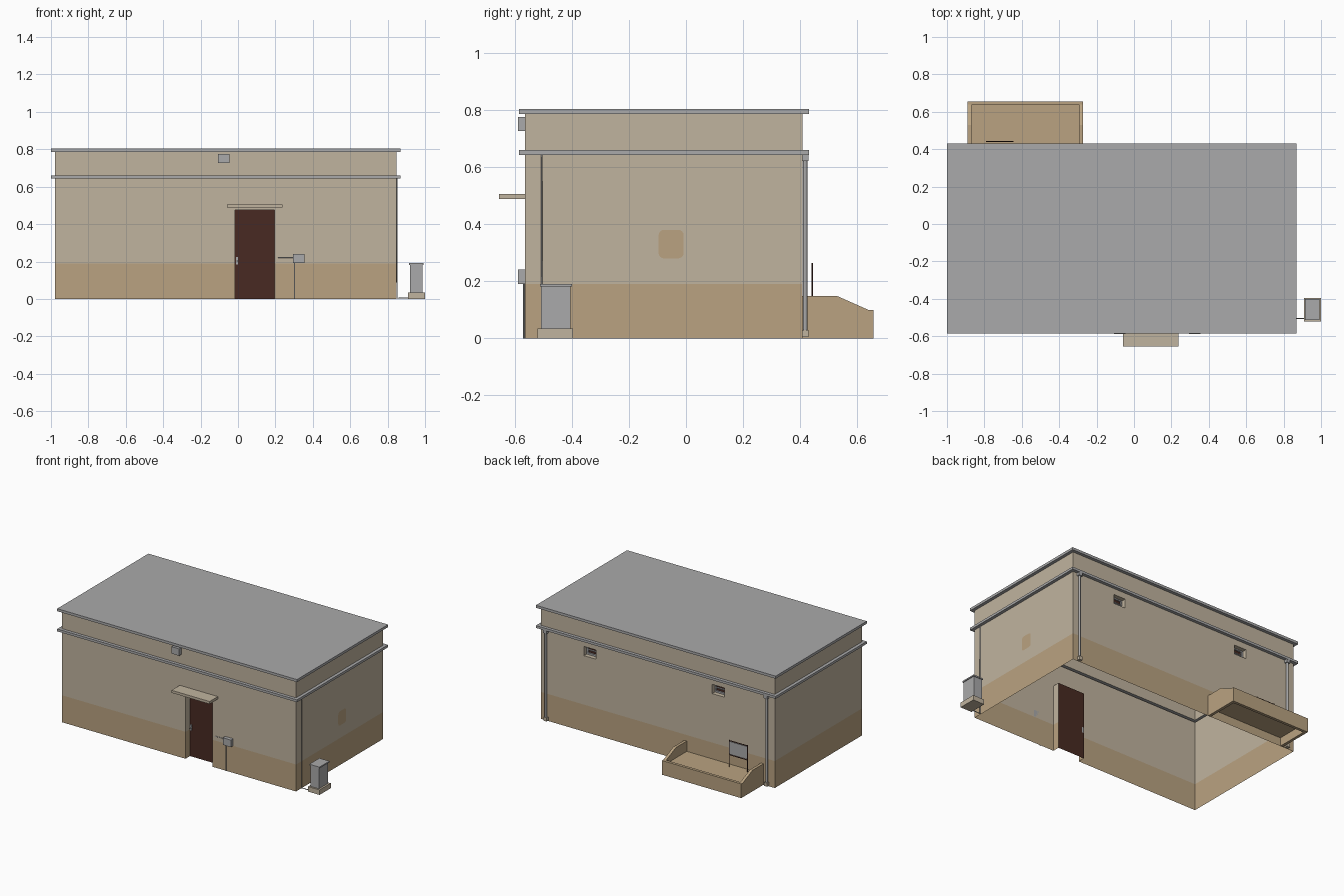
import bpy, bmesh, math
from mathutils import Vector

if "Cube" in bpy.data.objects:
    bpy.data.objects.remove(bpy.data.objects["Cube"])


def material(name, rgb):
    m = bpy.data.materials.new(name)
    m.diffuse_color = (*rgb, 1)
    m.use_nodes = True
    m.node_tree.nodes["Principled BSDF"].inputs["Base Color"].default_value = m.diffuse_color
    return m


BEIGE = material("beige_render", (0.53, 0.455, 0.345))
TAN = material("tan_plinth", (0.49, 0.365, 0.22))
GREY = material("grey_metal", (0.40, 0.40, 0.405))
BROWN = material("dark_brown", (0.066, 0.023, 0.016))
MATS = [BEIGE, TAN, GREY, BROWN]
X0, X1, Y0, Y1 = -0.978, 0.847, -0.563, 0.408    # wall planes
PLINTH, WALL_TOP, OUT = 0.19, 0.643, 0.022


def finish(name, bm, mats):
    me = bpy.data.meshes.new(name)
    bm.to_mesh(me)
    bm.free()
    for m in mats:
        me.materials.append(m)
    ob = bpy.data.objects.new(name, me)
    bpy.context.collection.objects.link(ob)
    return ob


def box(name, x, y, z, mat):
    bm = bmesh.new()
    bmesh.ops.create_cube(bm, size=1)
    for v in bm.verts:
        v.co = [(a + b) / 2 + c * (b - a) for c, (a, b) in zip(v.co, (x, y, z))]
    return finish(name, bm, [mat])


def pipe(name, points, radius, mat, sides=8):
    cu = bpy.data.curves.new(name, 'CURVE')
    cu.dimensions = '3D'
    cu.bevel_depth = radius
    cu.bevel_resolution = max(0, sides // 4)
    cu.use_fill_caps = True
    sp = cu.splines.new('POLY')
    sp.points.add(len(points) - 1)
    for p, co in zip(sp.points, points):
        p.co = (*co, 1)
    cu.materials.append(mat)
    ob = bpy.data.objects.new(name, cu)
    bpy.context.collection.objects.link(ob)
    return ob


def quad(bm, pts, normal, mat):
    f = bm.faces.new([bm.verts.new(p) for p in pts])
    f.normal_update()
    if f.normal.dot(Vector(normal)) < 0:
        f.normal_flip()
    f.material_index = mat


def wall(name, origin, along, outward, length, holes=()):
    """Wall sheet with recessed openings (u0, u1, z0, z1, depth)."""
    o, a, n, up = Vector(origin), Vector(along), Vector(outward), Vector((0, 0, 1))
    us = sorted({0, length, *[u for h in holes for u in h[:2]]})
    zs = sorted({0, PLINTH, WALL_TOP, *[z for h in holes for z in h[2:4]]})

    def P(u, z, d=0):
        return o + a * u + up * z - n * d

    def hole_at(u, z):
        return next((h for h in holes if h[0] < u < h[1] and h[2] < z < h[3]), None)

    bm = bmesh.new()
    for u0, u1 in zip(us, us[1:]):
        for z0, z1 in zip(zs, zs[1:]):
            um, zm = (u0 + u1) / 2, (z0 + z1) / 2
            h, tint = hole_at(um, zm), int(zm < PLINTH)
            if not h:
                quad(bm, [P(u0, z0), P(u1, z0), P(u1, z1), P(u0, z1)], n, tint)
                continue
            d = h[4]
            quad(bm, [P(u0, z0, d), P(u1, z0, d), P(u1, z1, d), P(u0, z1, d)], n, 3)
            # reveals around the opening
            for u, s in ((u0, 1), (u1, -1)):
                if not hole_at(u - s * 0.001, zm):
                    quad(bm, [P(u, z0), P(u, z1), P(u, z1, d), P(u, z0, d)], a * s, tint)
            for z, s in ((z0, 1), (z1, -1)):
                if z > 0 and not hole_at(um, z - s * 0.001):
                    quad(bm, [P(u0, z), P(u1, z), P(u1, z, d), P(u0, z, d)], up * s, tint)
    bmesh.ops.remove_doubles(bm, verts=bm.verts, dist=1e-5)
    return finish(name, bm, MATS)


# Walls with a recessed door and two vent windows
VENTS = [(-0.585, -0.49), (0.415, 0.51)]
VZ0, VZ1 = 0.535, 0.60
wall("front_wall", (X0, Y0, 0), (1, 0, 0), (0, -1, 0), X1 - X0,
     [(-0.015 - X0, 0.195 - X0, 0, 0.475, 0.05)])
wall("back_wall", (X0, Y1, 0), (1, 0, 0), (0, 1, 0), X1 - X0,
     [(a - X0, b - X0, VZ0, VZ1, 0.04) for a, b in VENTS])
wall("left_wall", (X0, Y0, 0), (0, 1, 0), (-1, 0, 0), Y1 - Y0)
wall("right_wall", (X1, Y0, 0), (0, 1, 0), (1, 0, 0), Y1 - Y0)

# Band, parapet and roof lofted from one profile (offset, height)
bm = bmesh.new()
profile = [(0, WALL_TOP), (OUT, WALL_TOP), (OUT, 0.66), (0, 0.66),
           (0, 0.785), (OUT, 0.785), (OUT, 0.803)]
rings = [[bm.verts.new(p) for p in ((X0 - d, Y0 - d, z), (X1 + d, Y0 - d, z),
                                    (X1 + d, Y1 + d, z), (X0 - d, Y1 + d, z))]
         for d, z in profile]
for i, (lo, hi) in enumerate(zip(rings, rings[1:])):
    for k in range(4):
        f = bm.faces.new((lo[k], lo[k - 3], hi[k - 3], hi[k]))
        f.material_index = 0 if i == 3 else 2
bm.faces.new(rings[-1]).material_index = 2
finish("parapet_and_roof", bm, MATS)

# Vent frames and slats
for i, (a, b) in enumerate(VENTS):
    y = (Y1 - 0.04, Y1 - 0.03)
    for s, (z0, z1) in enumerate(((VZ0, VZ0 + 0.012), (VZ1 - 0.008, VZ1))):
        box(f"vent_{i}_rail_{s}", (a, b), y, (z0, z1), GREY)
    for s, x in enumerate((a, b - 0.01)):
        box(f"vent_{i}_stile_{s}", (x, x + 0.01), y, (VZ0, VZ1), GREY)
    box(f"vent_{i}_slat", (a, b), y, (0.565, 0.571), GREY)

# Door fittings and canopy
box("door_handle_plate", (-0.011, 0.0), (Y0 + 0.044, Y0 + 0.051), (0.185, 0.225), GREY)
box("door_handle", (-0.008, 0.004), (Y0 + 0.034, Y0 + 0.046), (0.2, 0.206), GREY)
box("door_canopy", (-0.06, 0.237), (-0.655, Y0), (0.488, 0.506), BEIGE)

# Wall boxes on the front
box("upper_lamp_box", (-0.106, -0.046), (-0.589, Y0), (0.727, 0.776), GREY)
box("meter_box", (0.294, 0.356), (-0.589, Y0), (0.191, 0.241), GREY)
pipe("meter_conduit", [(0.302, Y0 - 0.004, 0), (0.302, Y0 - 0.004, 0.195)], 0.003, GREY)
pipe("door_conduit", [(0.215, Y0 - 0.002, 0.222), (0.3, Y0 - 0.002, 0.222)], 0.002, GREY)

# Cabinet on its base with a conduit up the right wall
box("cabinet_base", (0.91, 1.0), (-0.52, -0.395), (0, 0.035), BEIGE)
box("cabinet_body", (0.92, 0.987), (-0.508, -0.405), (0.035, 0.182), GREY)
box("cabinet_lid", (0.915, 0.993), (-0.512, -0.4), (0.182, 0.191), GREY)
pipe("cabinet_conduit", [(0.92, -0.505, 0.004), (X1 + 0.004, -0.505, 0.004),
                         (X1 + 0.004, -0.505, WALL_TOP)], 0.003, GREY)

# Rounded patch on the right wall
bm = bmesh.new()
pts = []
for k in range(4):
    cy, cz = (0.025, -0.025, -0.025, 0.025)[k], (0.031, 0.031, -0.031, -0.031)[k]
    for j in range(5):
        t = math.pi / 2 * (k + j / 4)
        pts.append((X1 + 0.002, -0.052 + cy + 0.019 * math.cos(t), 0.33 + cz + 0.019 * math.sin(t)))
bm.faces.new([bm.verts.new(p) for p in pts])
finish("wall_patch", bm, [TAN])

# Downpipes with hopper and shoe at both back corners
for side, x in (("left", -0.92), ("right", 0.8)):
    y = Y1 + 0.009
    pipe(f"{side}_downpipe", [(x, y, 0.015), (x, y, 0.63)], 0.008, GREY)
    box(f"{side}_hopper", (x - 0.014, x + 0.014), (Y1, Y1 + 0.021), (0.622, WALL_TOP), GREY)
    box(f"{side}_shoe", (x - 0.012, x + 0.012), (Y1, Y1 + 0.021), (0.005, 0.03), BEIGE)

# Light well at the back: sloped side walls, low outer wall, raised floor
WX0, WX1, WY, T = -0.89, -0.272, 0.656, 0.02
for name, x in (("well_left_side", WX0), ("well_right_side", WX1 - T)):
    bm = bmesh.new()
    f = bm.faces.new([bm.verts.new((x, y, z)) for y, z in
                      ((Y1, 0), (WY, 0), (WY, 0.1), (0.638, 0.1), (0.53, 0.148), (Y1, 0.148))])
    ext = bmesh.ops.extrude_face_region(bm, geom=[f])
    bmesh.ops.translate(bm, vec=(T, 0, 0),
                        verts=[v for v in ext["geom"] if isinstance(v, bmesh.types.BMVert)])
    bmesh.ops.recalc_face_normals(bm, faces=bm.faces)
    finish(name, bm, [TAN])
box("well_outer_wall", (WX0 + T, WX1 - T), (WY - T, WY), (0, 0.1), TAN)
box("well_floor", (WX0 + T, WX1 - T), (Y1, WY - T), (0.06, 0.075), TAN)

# Framed panel on two legs inside the well
SY = 0.442
box("panel", (-0.785, -0.65), (SY - 0.002, SY + 0.002), (0.165, 0.255), GREY)
for i, z in enumerate((0.16, 0.26)):
    pipe(f"panel_rail_{i}", [(-0.79, SY, z), (-0.645, SY, z)], 0.003, BROWN)
for i, x in enumerate((-0.788, -0.647)):
    pipe(f"panel_leg_{i}", [(x, SY, 0.07), (x, SY, 0.264)], 0.003, BROWN)
